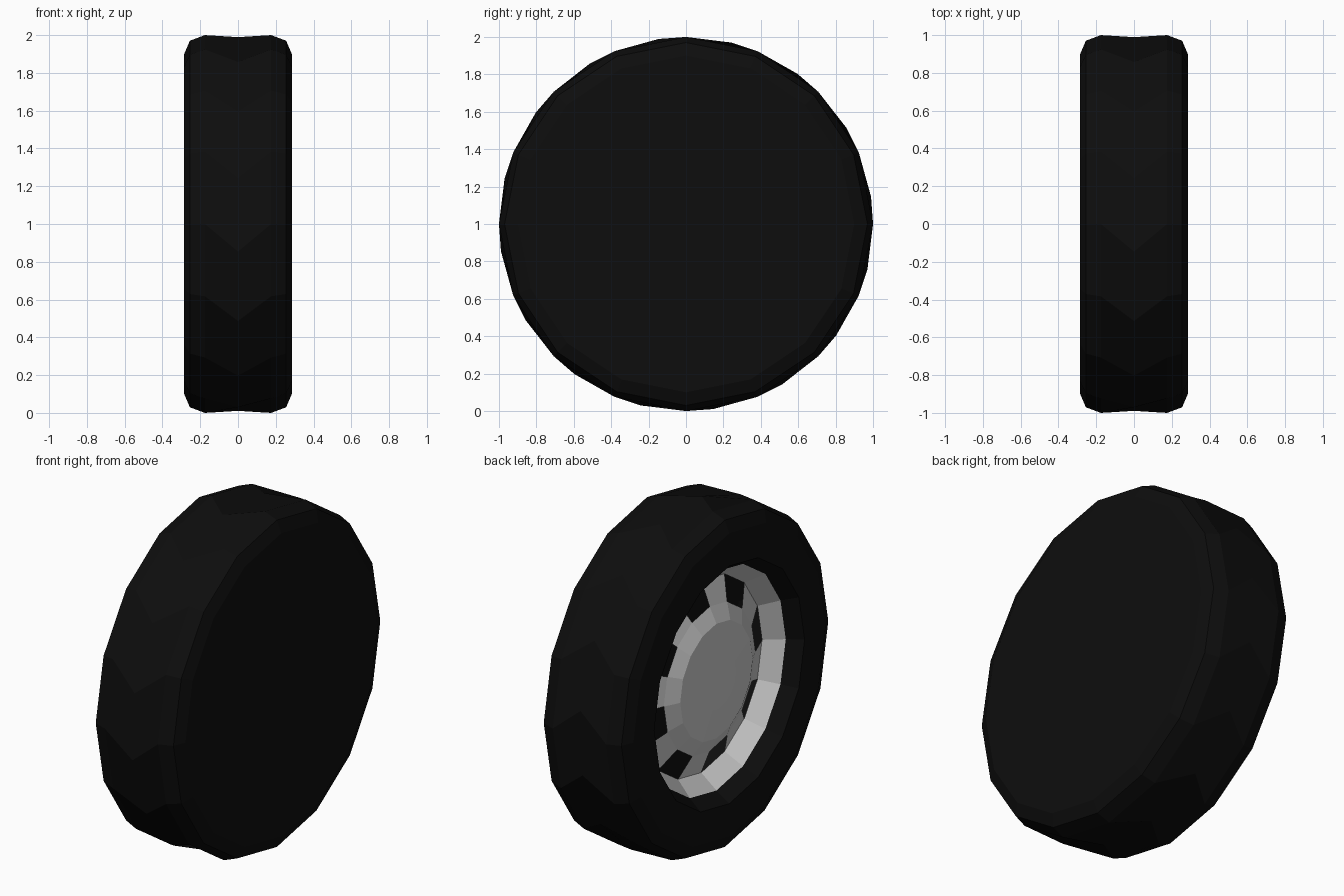
import bpy, bmesh, math

if "Cube" in bpy.data.objects:
    bpy.data.objects.remove(bpy.data.objects["Cube"])

SIDES = 16
STEP = 2 * math.pi / SIDES


def ring(bm, x, r, twist=0.0):
    """Ring of vertices around the x axis, starting at the top."""
    out = []
    for i in range(SIDES):
        t = i * STEP + math.radians(twist)
        out.append(bm.verts.new((x, r * math.sin(t), 1 + r * math.cos(t))))
    return out


def bridge(bm, a, b, every=1, start=0):
    """Join two rings with quads, optionally skipping segments."""
    for i in range(start, SIDES, every):
        j = (i + 1) % SIDES
        bm.faces.new((a[i], a[j], b[j], b[i]))


def finish(bm, name, material=None):
    bm.normal_update()
    mesh = bpy.data.meshes.new(name)
    bm.to_mesh(mesh)
    bm.free()
    obj = bpy.data.objects.new(name, mesh)
    bpy.context.collection.objects.link(obj)
    if material:
        mesh.materials.append(material)
    return obj


rubber = bpy.data.materials.new("black_rubber")
rubber.diffuse_color = (0.004, 0.004, 0.004, 1)
rubber.use_nodes = True
rubber.node_tree.nodes["Principled BSDF"].inputs["Base Color"].default_value = rubber.diffuse_color

# Tyre: lathed profile (x, radius, twist), twisted centre ring gives the chevron tread
profile = [(-0.20, 0.65, 0), (-0.285, 0.705, 0), (-0.285, 0.90, 0),
           (-0.255, 0.97, 0), (-0.175, 1.0, 0), (0, 1.0, -8.4),
           (0.175, 1.0, 0), (0.255, 0.97, 0), (0.285, 0.90, 0)]
bm = bmesh.new()
rings = [ring(bm, *p) for p in profile]
for a, b in zip(rings, rings[1:]):
    bridge(bm, a, b)
# Closed flat back of the wheel
bm.faces.new(rings[-1])
bmesh.ops.recalc_face_normals(bm, faces=bm.faces)
finish(bm, "tyre", rubber)

# Rim: lip band, eight spokes on alternate segments, raised hub disc
bm = bmesh.new()
lip = ring(bm, -0.20, 0.65)
seat = ring(bm, -0.10, 0.57)
root = ring(bm, -0.155, 0.43)
hub = ring(bm, -0.20, 0.34)
cap = ring(bm, -0.215, 0.16)
bridge(bm, lip, seat)
# First spoke lies just forward (-y) of the top, so odd segments are spokes
bridge(bm, seat, root, every=2, start=1)
bridge(bm, root, hub)
bridge(bm, hub, cap)
bm.faces.new(cap)
# Face the open (-x) side
bm.normal_update()
for f in bm.faces:
    if f.normal.x > 0:
        f.normal_flip()
finish(bm, "rim")
